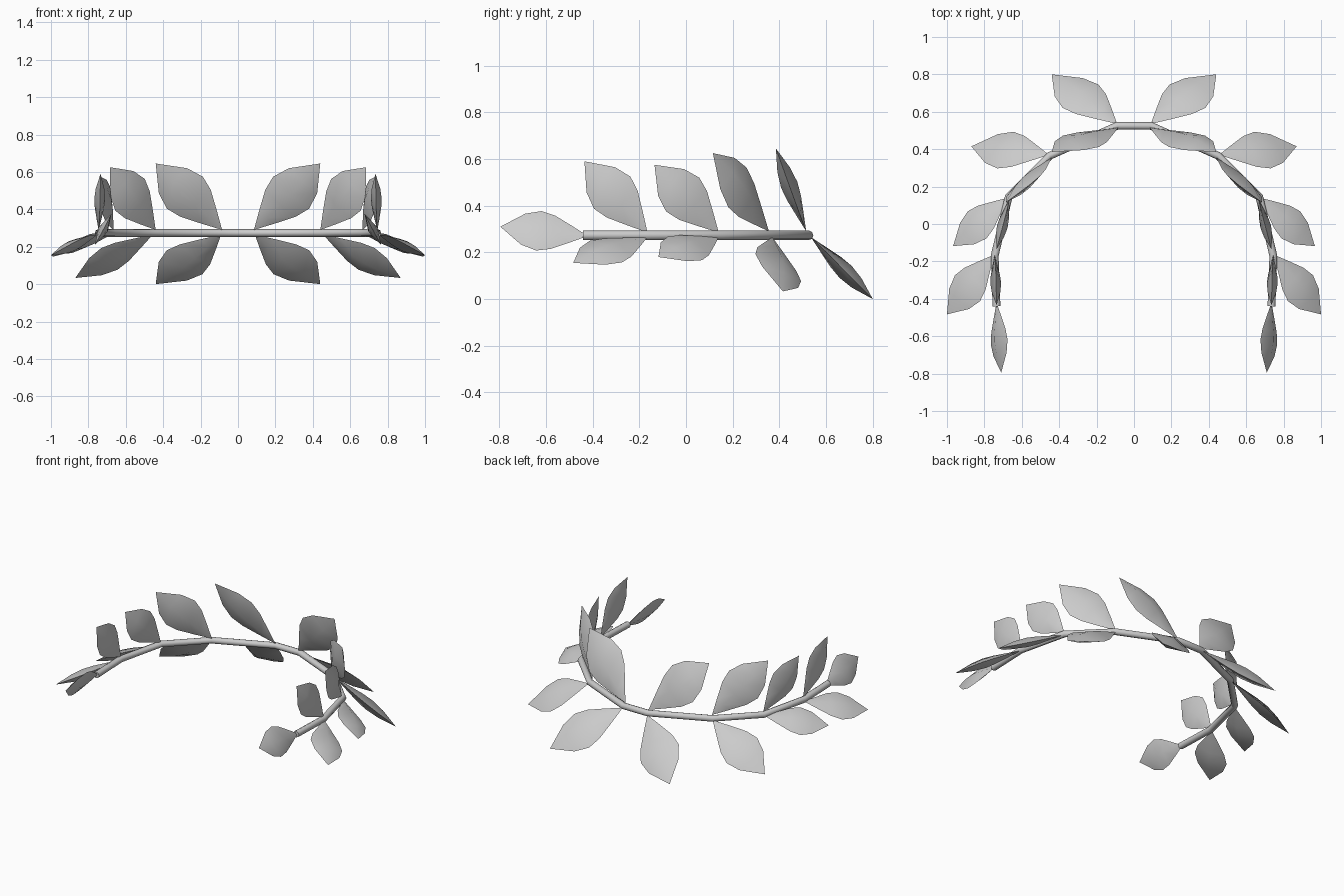
import bpy, bmesh, math
from mathutils import Vector

cube = bpy.data.objects.get("Cube")
if cube:
    bpy.data.objects.remove(cube, do_unlink=True)

# Single light grey material
grey = bpy.data.materials.new("light_grey")
grey.use_nodes = True
colour = (0.6, 0.6, 0.6, 1)
grey.diffuse_color = colour
grey.node_tree.nodes["Principled BSDF"].inputs["Base Color"].default_value = colour

# Position along the leaf and half width, both relative to leaf length
LEAF_OUTLINE = [(0.2, 0.11), (0.4, 0.215), (0.56, 0.255), (0.74, 0.2)]
LEAF_THICKNESS = 0.28  # relative to the half width


def finish(obj, angle):
    obj.data.materials.append(grey)
    bpy.ops.object.select_all(action="DESELECT")
    obj.select_set(True)
    bpy.context.view_layer.objects.active = obj
    bpy.ops.object.shade_smooth_by_angle(angle=math.radians(angle))


def leaf(name, base, tip, across):
    """Lens-shaped leaf from base to tip, spreading along the across direction."""
    base, tip, across = Vector(base), Vector(tip), Vector(across)
    axis = (tip - base).normalized()
    length = (tip - base).length
    across = (across - axis * across.dot(axis)).normalized()
    normal = axis.cross(across)
    bm = bmesh.new()
    first, last = bm.verts.new(base), bm.verts.new(tip)
    rings = []
    for t, half in LEAF_OUTLINE:
        centre = base.lerp(tip, t)
        w, n = across * half * length, normal * half * length * LEAF_THICKNESS
        rings.append([bm.verts.new(centre + d) for d in (w, n, -w, -n)])
    for i in range(4):
        j = (i + 1) % 4
        bm.faces.new((first, rings[0][i], rings[0][j]))
        bm.faces.new((last, rings[-1][j], rings[-1][i]))
        for a, b in zip(rings, rings[1:]):
            bm.faces.new((a[i], b[i], b[j], a[j]))
    bmesh.ops.recalc_face_normals(bm, faces=bm.faces)
    mesh = bpy.data.meshes.new(name)
    bm.to_mesh(mesh)
    bm.free()
    obj = bpy.data.objects.new(name, mesh)
    bpy.context.collection.objects.link(obj)
    finish(obj, 70)


# Stem: a bent rod through the leaf joints
STEM_Z = 0.273
joints = [(0.09, 0.525), (0.45, 0.365), (0.67, 0.145), (0.745, -0.17), (0.735, -0.44)]
path = [(-x, y) for x, y in reversed(joints)] + joints
curve = bpy.data.curves.new("stem", "CURVE")
curve.dimensions = "3D"
curve.bevel_depth = 0.021
curve.bevel_resolution = 2
curve.use_fill_caps = True
spline = curve.splines.new("POLY")
spline.points.add(len(path) - 1)
for point, (x, y) in zip(spline.points, path):
    point.co = (x, y, STEM_Z, 1)
stem = bpy.data.objects.new("stem", curve)
bpy.context.collection.objects.link(stem)
bpy.ops.object.select_all(action="DESELECT")
stem.select_set(True)
bpy.context.view_layer.objects.active = stem
bpy.ops.object.convert(target="MESH")
finish(bpy.context.object, 60)

# Leaves of one side: name, base, tip, spreading direction
leaves = [
    ("upper_leaf_1", (0.085, 0.515, 0.29), (0.44, 0.385, 0.645), (0.72, 0.23, -0.65)),
    ("upper_leaf_2", (0.44, 0.355, 0.29), (0.685, 0.115, 0.625), (0.64, -0.32, -0.69)),
    ("upper_leaf_3", (0.665, 0.14, 0.285), (0.735, -0.135, 0.575), (0.2, -0.7, -0.7)),
    ("upper_leaf_4", (0.745, -0.165, 0.285), (0.735, -0.435, 0.59), (0, -0.7, -0.7)),
    ("lower_leaf_1", (0.09, 0.535, 0.265), (0.44, 0.8, 0), (-0.73, 0.49, -0.5)),
    ("lower_leaf_2", (0.455, 0.37, 0.265), (0.87, 0.415, 0.033), (-0.3, 0.8, -0.5)),
    ("lower_leaf_3", (0.675, 0.14, 0.265), (0.967, -0.118, 0.18), (0.55, 0.6, -0.5)),
    ("lower_leaf_4", (0.75, -0.165, 0.265), (1, -0.483, 0.155), (0.6, 0.5, -0.4)),
    ("end_leaf", (0.735, -0.42, 0.27), (0.71, -0.795, 0.31), (-0.4, 0, 0.75)),
]
for side, sign in (("left", 1), ("right", -1)):
    for name, *vectors in leaves:
        leaf(side + "_" + name, *[(sign * x, y, z) for x, y, z in vectors])
